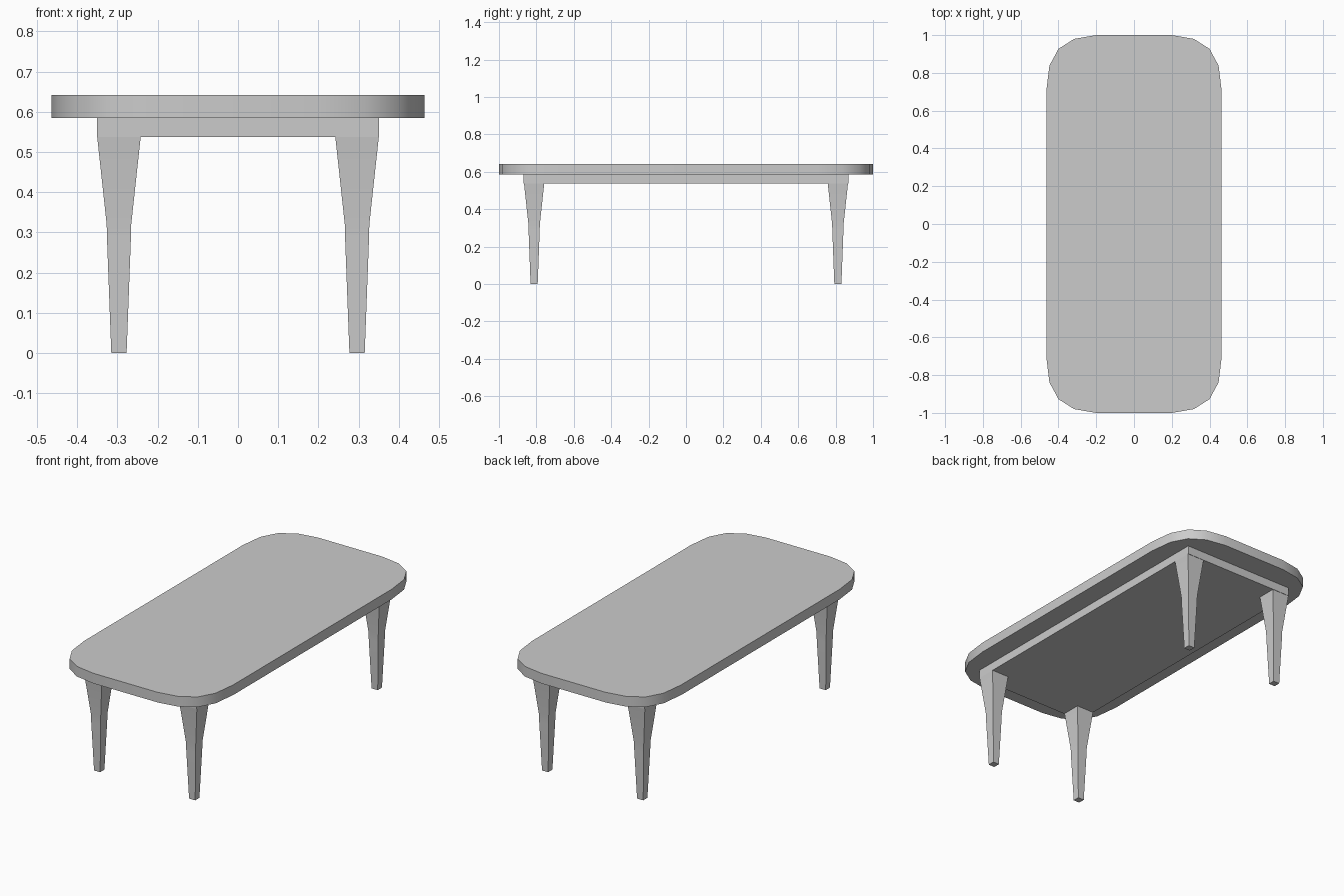
import bpy, bmesh, math

if "Cube" in bpy.data.objects:
    bpy.data.objects.remove(bpy.data.objects["Cube"])


def loft(name, rings):
    """Closed solid through a stack of matching point rings, listed bottom to top."""
    bm = bmesh.new()
    loops = [[bm.verts.new(p) for p in ring] for ring in rings]
    n = len(loops[0])
    for low, high in zip(loops, loops[1:]):
        for i in range(n):
            j = (i + 1) % n
            bm.faces.new((low[i], low[j], high[j], high[i]))
    bm.faces.new(loops[0][::-1])
    bm.faces.new(loops[-1])
    bmesh.ops.recalc_face_normals(bm, faces=bm.faces)
    mesh = bpy.data.meshes.new(name)
    bm.to_mesh(mesh)
    bm.free()
    obj = bpy.data.objects.new(name, mesh)
    bpy.context.collection.objects.link(obj)
    bpy.ops.object.select_all(action='DESELECT')
    obj.select_set(True)
    bpy.context.view_layer.objects.active = obj
    bpy.ops.object.shade_smooth_by_angle(angle=math.radians(35))
    return obj


def rect(cx, cy, hx, hy, z):
    return [(cx + sx * hx, cy + sy * hy, z)
            for sx, sy in ((-1, -1), (1, -1), (1, 1), (-1, 1))]


TOP_Z, UNDER_Z, APRON_Z = 0.642, 0.585, 0.537

# Tabletop: one rounded corner, mirrored to all four
corner = [(0.464, 0.705), (0.448, 0.838), (0.40, 0.927), (0.317, 0.98), (0.20, 1.0)]
outline = (corner
           + [(-x, y) for x, y in reversed(corner)]
           + [(-x, -y) for x, y in corner]
           + [(x, -y) for x, y in reversed(corner)])
loft("tabletop", [[(x, y, z) for x, y in outline] for z in (UNDER_Z, TOP_Z)])

# Solid apron block under the top
loft("apron", [rect(0, 0, 0.35, 0.868, z) for z in (APRON_Z, UNDER_Z)])

# Tapered square legs: (height, half width)
leg_profile = [(0, 0.019), (0.28, 0.0295), (0.32, 0.0305), (APRON_Z, 0.054)]
for side, sx in (("left", -1), ("right", 1)):
    for end, sy in (("front", -1), ("back", 1)):
        loft(f"{end}_{side}_leg",
             [rect(sx * 0.296, sy * 0.812, h, h, z) for z, h in leg_profile])
